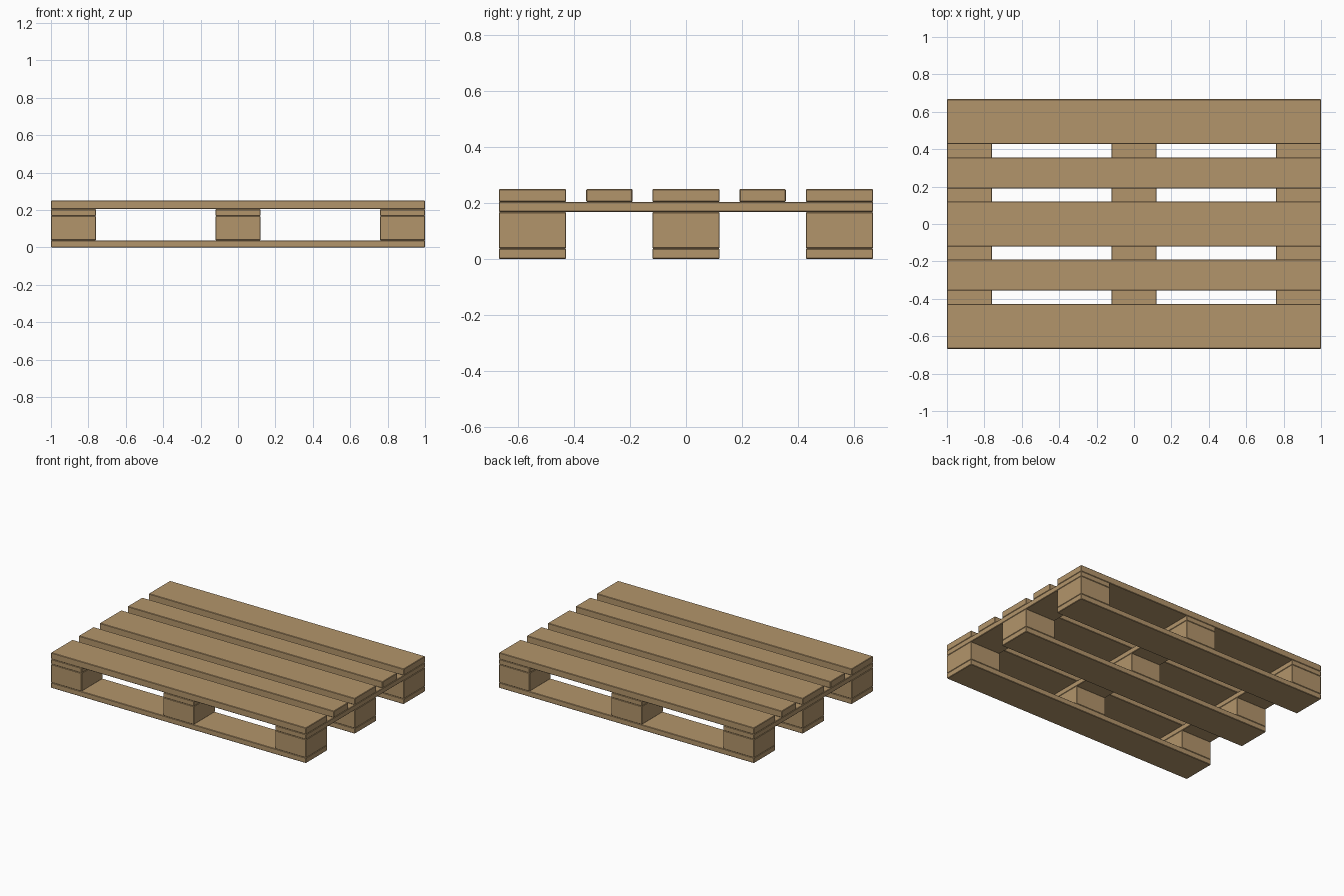
import bpy

cube = bpy.data.objects.get("Cube")
if cube:
    bpy.data.objects.remove(cube, do_unlink=True)

# Bare timber colour
wood = bpy.data.materials.new("pale wood")
wood.use_nodes = True
colour = (0.45, 0.30, 0.147, 1)
wood.diffuse_color = colour
bsdf = wood.node_tree.nodes["Principled BSDF"]
bsdf.inputs["Base Color"].default_value = colour
bsdf.inputs["Roughness"].default_value = 0.8

# Layer heights, from the ground up
BASE, BLOCK, CROSS, TOP = 0.038, 0.168, 0.204, 0.25
LENGTH, WIDTH = 2.0, 1.334
WIDE, NARROW = 0.24, 0.165
ROW_Y = (-0.547, 0, 0.547)
COLUMN_X = (-0.88, 0, 0.88)


def board(name, x, y, z0, z1, length, width):
    """Flat timber with slightly eased edges."""
    bpy.ops.mesh.primitive_cube_add(size=1, location=(x, y, (z0 + z1) / 2))
    ob = bpy.context.object
    ob.name = name
    ob.scale = (length, width, z1 - z0)
    bpy.ops.object.transform_apply(location=False, rotation=False, scale=True)
    ob.data.materials.append(wood)
    bevel = ob.modifiers.new("eased edges", "BEVEL")
    bevel.width = 0.003
    bevel.segments = 1
    return ob


# Base runners with three blocks on each
for row, y in zip(("front", "middle", "back"), ROW_Y):
    board(f"{row}_base_runner", 0, y, 0, BASE, LENGTH, WIDE)
    for side, x in zip(("right", "centre", "left"), COLUMN_X):
        board(f"{row}_{side}_block", x, y, BASE, BLOCK, WIDE, WIDE)

# Cross boards tying the blocks together
for side, x in zip(("right", "centre", "left"), COLUMN_X):
    board(f"{side}_cross_board", x, 0, BLOCK, CROSS, WIDE, WIDTH)

# Deck: wide planks over the blocks, narrow ones between
for row, y in zip(("front", "middle", "back"), ROW_Y):
    board(f"{row}_deck_plank", 0, y, CROSS, TOP, LENGTH, WIDE)
for row, y in (("front", -0.273), ("back", 0.273)):
    board(f"{row}_narrow_deck_plank", 0, y, CROSS, TOP, LENGTH, NARROW)
